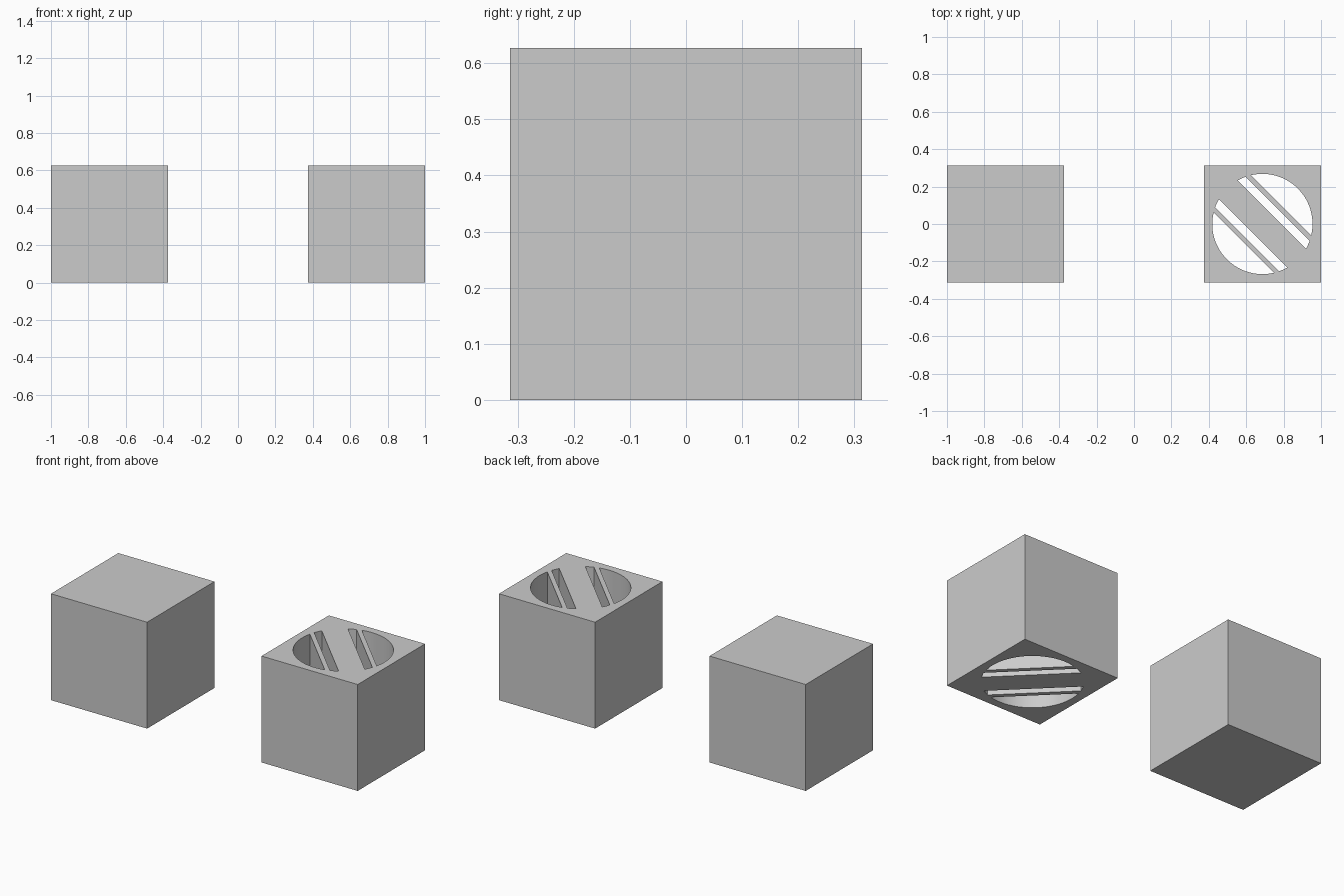
import bpy, bmesh, math

if "Cube" in bpy.data.objects:
    bpy.data.objects.remove(bpy.data.objects["Cube"])

S = 0.627            # cube side
CX = 1 - S / 2       # cube centre offset in x
R = 0.268            # radius of the round opening


def cube(name, x):
    bpy.ops.mesh.primitive_cube_add(size=S, location=(x, 0, S / 2))
    ob = bpy.context.object
    ob.name = name
    return ob


def arc(d0, d1, n):
    """Arc of the opening between two distances from the diagonal."""
    a0, a1 = math.acos(d0 / R), math.acos(d1 / R)
    return [a0 + (a1 - a0) * i / n for i in range(n + 1)]


def add_prism(bm, angles, turn):
    """Vertical prism whose outline points lie on the circle."""
    ring = [(CX + R * math.cos(a + turn), R * math.sin(a + turn)) for a in angles]
    bottom = [bm.verts.new((x, y, -0.1)) for x, y in ring]
    top = [bm.verts.new((x, y, S + 0.1)) for x, y in ring]
    bm.faces.new(bottom[::-1])
    bm.faces.new(top)
    n = len(ring)
    for i in range(n):
        j = (i + 1) % n
        bm.faces.new((bottom[i], bottom[j], top[j], top[i]))


# Plain cube and pierced cube
cube("solid_cube", -CX)
pierced = cube("slotted_cube", CX)

# Openings: a round segment and a narrow slot on each side of the diagonal
bm = bmesh.new()
seg = math.acos(0.141 / R)
for turn in (math.pi / 4, math.pi * 5 / 4):
    add_prism(bm, [-seg + 2 * seg * i / 28 for i in range(29)], turn)
    upper = arc(0.115, 0.071, 3)
    add_prism(bm, upper + [-a for a in reversed(upper)], turn)
bmesh.ops.recalc_face_normals(bm, faces=bm.faces)
mesh = bpy.data.meshes.new("opening_cutter")
bm.to_mesh(mesh)
bm.free()
cutter = bpy.data.objects.new("opening_cutter", mesh)
bpy.context.collection.objects.link(cutter)
cutter.hide_render = True

# Cut the openings and drop the cutter
mod = pierced.modifiers.new("openings", 'BOOLEAN')
mod.operation = 'DIFFERENCE'
mod.solver = 'EXACT'
mod.object = cutter
bpy.ops.object.select_all(action='DESELECT')
pierced.select_set(True)
bpy.context.view_layer.objects.active = pierced
bpy.ops.object.modifier_apply(modifier=mod.name)
bpy.data.objects.remove(cutter)
bpy.ops.object.shade_smooth_by_angle(angle=math.radians(30))
